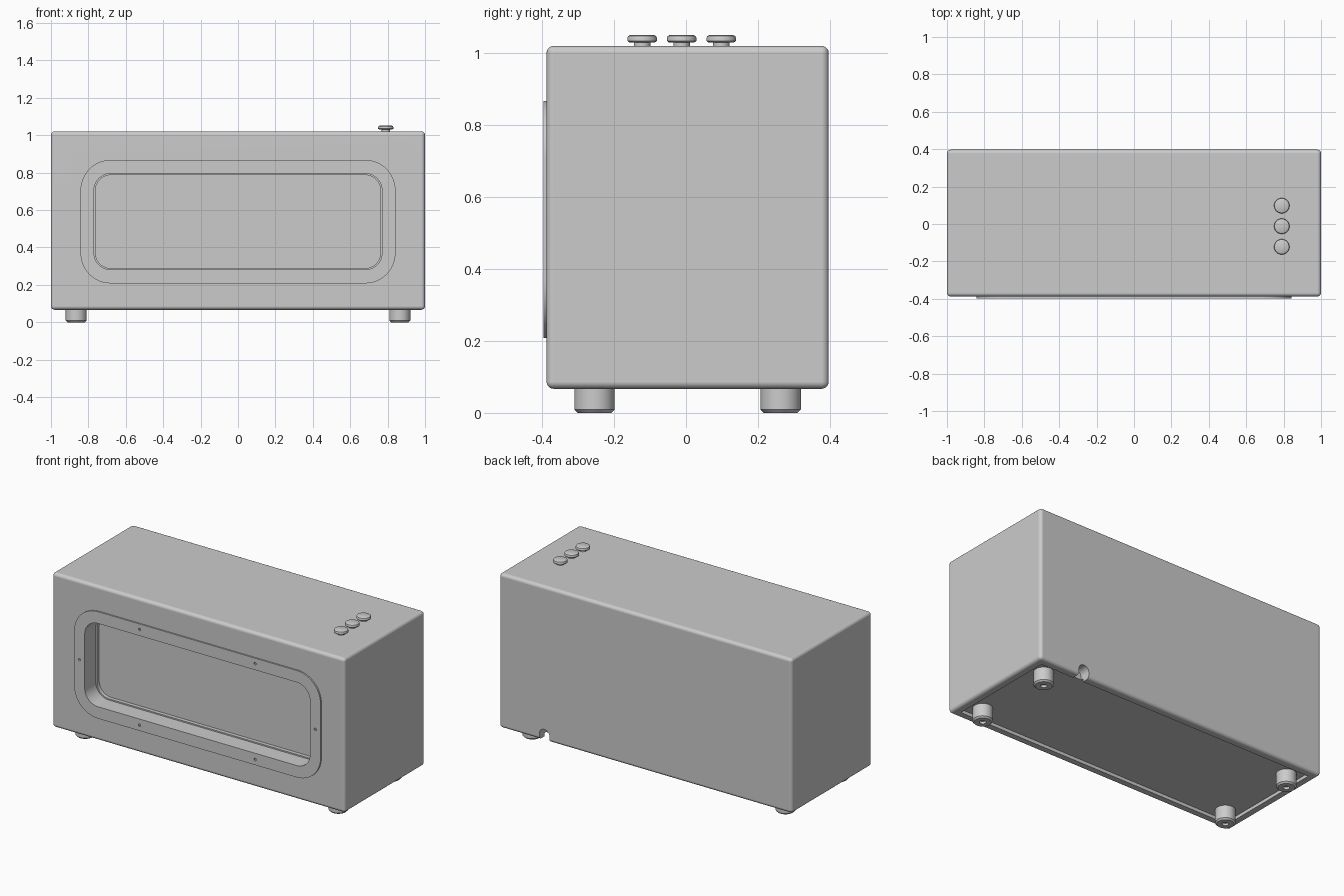
import bpy, bmesh
from math import sin, cos, pi, tau
from mathutils import Vector

default = bpy.data.objects.get("Cube")
if default:
    bpy.data.objects.remove(default, do_unlink=True)

grey = bpy.data.materials.new("plain grey")
grey.use_nodes = True
color = (0.6, 0.6, 0.6, 1)
grey.diffuse_color = color
grey.node_tree.nodes["Principled BSDF"].inputs["Base Color"].default_value = color

MID_Z = 0.538       # height of the window centre
MID_Y = 0.0045      # depth centre of the casing
FRONT = -0.388      # casing front face


def finish(name, bm):
    bmesh.ops.recalc_face_normals(bm, faces=bm.faces)
    mesh = bpy.data.meshes.new(name)
    bm.to_mesh(mesh)
    bm.free()
    mesh.materials.append(grey)
    ob = bpy.data.objects.new(name, mesh)
    bpy.context.collection.objects.link(ob)
    return ob


def activate(ob):
    bpy.ops.object.select_all(action="DESELECT")
    ob.select_set(True)
    bpy.context.view_layer.objects.active = ob


def smooth(ob):
    activate(ob)
    bpy.ops.object.shade_smooth_by_angle(angle=pi / 5)


def apply(ob, modifier):
    activate(ob)
    bpy.ops.object.modifier_apply(modifier=modifier.name)


def box(name, lo, hi):
    bm = bmesh.new()
    bmesh.ops.create_cube(bm, size=1)
    lo, hi = Vector(lo), Vector(hi)
    for v in bm.verts:
        v.co = (lo + hi) / 2 + v.co * (hi - lo)
    return finish(name, bm)


def prism(name, outline, y0, y1):
    """Extrude an x-z outline along y."""
    bm = bmesh.new()
    face = bm.faces.new([bm.verts.new((x, y0, z)) for x, z in outline])
    out = bmesh.ops.extrude_face_region(bm, geom=[face])
    moved = [g for g in out["geom"] if isinstance(g, bmesh.types.BMVert)]
    bmesh.ops.translate(bm, verts=moved, vec=(0, y1 - y0, 0))
    return finish(name, bm)


def rounded(half_w, half_h, r, steps=12):
    points = []
    for q, (sx, sz) in enumerate([(1, 1), (-1, 1), (-1, -1), (1, -1)]):
        for i in range(steps + 1):
            a = (q + i / steps) * pi / 2
            points.append((sx * (half_w - r) + r * cos(a),
                           MID_Z + sz * (half_h - r) + r * sin(a)))
    return points


def circle(cx, cz, r, count=20):
    return [(cx + r * cos(tau * i / count), cz + r * sin(tau * i / count))
            for i in range(count)]


def lathe(name, profile, location):
    bm = bmesh.new()
    verts = [bm.verts.new((r, 0, z)) for r, z in profile]
    edges = [bm.edges.new(pair) for pair in zip(verts, verts[1:])]
    bmesh.ops.spin(bm, geom=verts + edges, axis=(0, 0, 1), cent=(0, 0, 0),
                   angle=tau, steps=40, use_duplicate=False)
    bmesh.ops.remove_doubles(bm, verts=bm.verts, dist=0.0001)
    ob = finish(name, bm)
    ob.location = location
    smooth(ob)


def cut(ob, cutter):
    cutter.hide_render = True
    mod = ob.modifiers.new("cut", "BOOLEAN")
    mod.operation = "DIFFERENCE"
    mod.solver = "EXACT"
    mod.object = cutter
    apply(ob, mod)
    bpy.data.objects.remove(cutter, do_unlink=True)


# Casing with rounded edges
body = box("casing", (-1, FRONT, 0.067), (1, 0.397, 1.021))
bevel = body.modifiers.new("round", "BEVEL")
bevel.width = 0.02
bevel.segments = 5
apply(body, bevel)

# Window recess with a small ledge before the pane
cut(body, prism("window_cutter", rounded(0.77, 0.257, 0.09), -0.5, -0.29))
cut(body, prism("pane_cutter", rounded(0.762, 0.249, 0.082), -0.5, -0.267))

# Recessed base panel and cable notch at the back
cut(body, box("base_cutter", (-0.95, FRONT + 0.05, 0), (0.95, 0.347, 0.087)))
arch = [(0.69 + 0.035 * cos(pi * i / 16), 0.103 + 0.035 * sin(pi * i / 16))
        for i in range(17)] + [(0.655, 0), (0.725, 0)]
cut(body, prism("notch_cutter", arch, 0.33, 0.5))
smooth(body)
weighted = body.modifiers.new("flat shading", "WEIGHTED_NORMAL")
weighted.keep_sharp = True

# Front frame with its screw holes
frame = prism("window_frame", rounded(0.842, 0.33, 0.162), -0.397, FRONT + 0.001)
cut(frame, prism("frame_cutter", rounded(0.77, 0.257, 0.09), -0.5, -0.3))
holes = [(sx * 0.395, MID_Z + sz * 0.296) for sx in (-1, 1) for sz in (-1, 1)]
holes += [(-0.806, MID_Z), (0.806, MID_Z)]
for x, z in holes:
    cut(frame, prism("hole_cutter", circle(x, z, 0.008), -0.5, -0.389))
smooth(frame)

# Feet with a screw recess underneath
foot = [(0, 0.015), (0.018, 0.015), (0.018, 0), (0.047, 0),
        (0.056, 0.009), (0.056, 0.09), (0, 0.09)]
for side, sx in (("right", -1), ("left", 1)):
    for end, sy in (("front", -1), ("back", 1)):
        lathe(f"{end}_{side}_foot", foot, (sx * 0.865, MID_Y + sy * 0.259, 0))

# Control knobs on top
knob = [(0, 0), (0.023, 0), (0.023, 0.012), (0.036, 0.012), (0.041, 0.016),
        (0.041, 0.024), (0.039, 0.029), (0.034, 0.032), (0, 0.032)]
for i, y in enumerate((-0.122, -0.012, 0.098)):
    lathe(f"knob_{i + 1}", knob, (0.79, y, 1.019))
